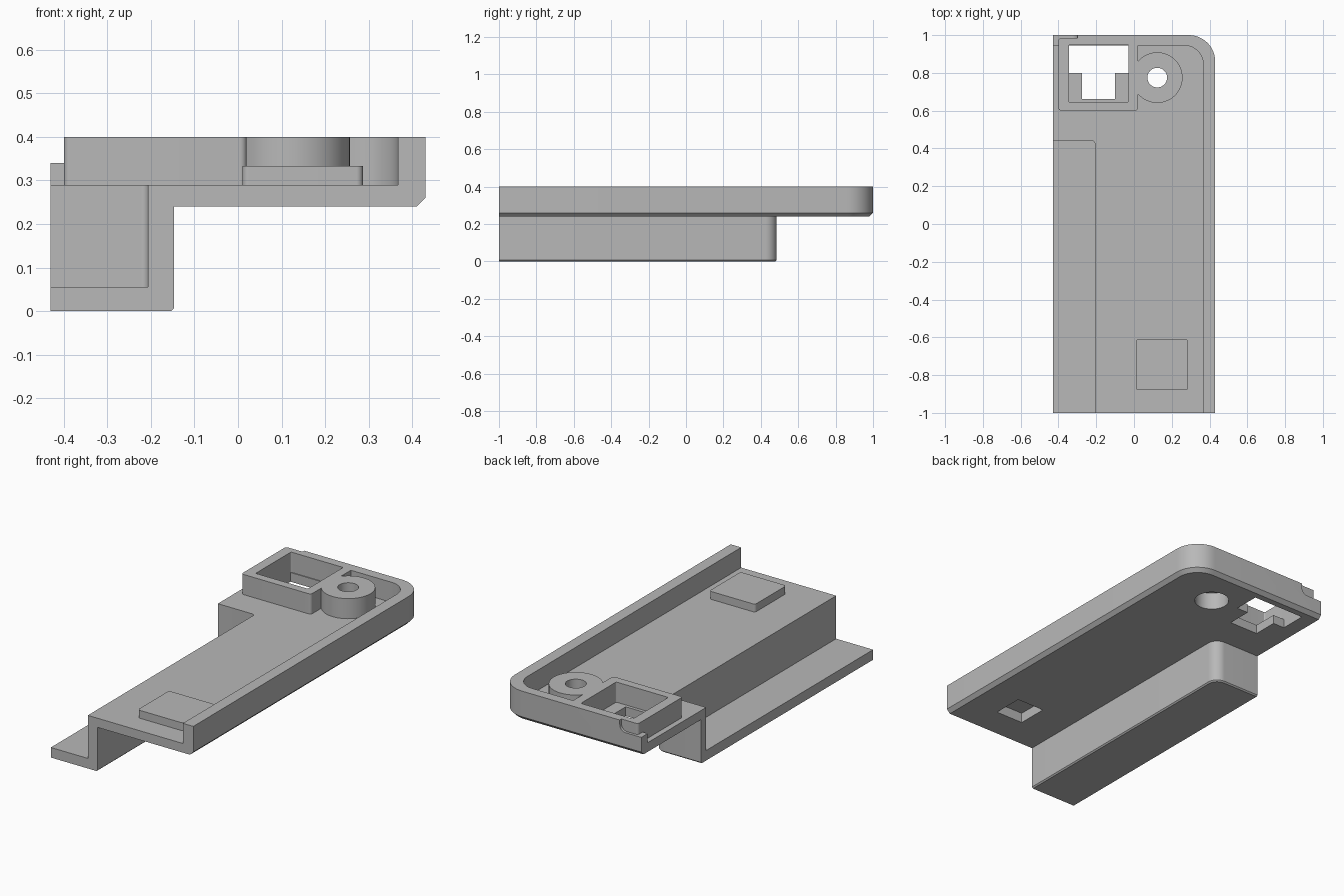
import bpy
import bmesh
from math import sin, cos, pi, radians

cube = bpy.data.objects.get("Cube")
if cube:
    bpy.data.objects.remove(cube, do_unlink=True)

grey = bpy.data.materials.new("plain grey")
grey.use_nodes = True
COLOUR = (0.48, 0.48, 0.48, 1)
grey.diffuse_color = COLOUR
grey.node_tree.nodes["Principled BSDF"].inputs["Base Color"].default_value = COLOUR


def loft(name, rings):
    """Closed solid through rings with equal point counts."""
    bm = bmesh.new()
    loops = [[bm.verts.new(p) for p in ring] for ring in rings]
    n = len(loops[0])
    for a, b in zip(loops, loops[1:]):
        for i in range(n):
            j = (i + 1) % n
            bm.faces.new((a[i], a[j], b[j], b[i]))
    bm.faces.new(loops[0][::-1])
    bm.faces.new(loops[-1])
    bmesh.ops.recalc_face_normals(bm, faces=bm.faces)
    mesh = bpy.data.meshes.new(name)
    bm.to_mesh(mesh)
    bm.free()
    mesh.materials.append(grey)
    obj = bpy.data.objects.new(name, mesh)
    bpy.context.collection.objects.link(obj)
    return obj


def outline(x0, x1, y0, y1, radii, z, steps=12):
    """Rectangle with a separate radius per corner, anticlockwise from -x -y."""
    points = []
    corners = ((x0, y0, 1, 1), (x1, y0, -1, 1), (x1, y1, -1, -1), (x0, y1, 1, -1))
    for k, ((x, y, sx, sy), r) in enumerate(zip(corners, radii)):
        if not r:
            points.append((x, y, z))
            continue
        for i in range(steps + 1):
            a = pi + (k + i / steps) * pi / 2
            points.append((x + sx * r + r * cos(a), y + sy * r + r * sin(a), z))
    return points


def block(name, x, y, z, radii=(0, 0, 0, 0), chamfer=0):
    """Upright block; the chamfer trims the lower +x and +y edges."""
    rings = [outline(*x, *y, radii, z[0] + chamfer), outline(*x, *y, radii, z[1])]
    if chamfer:
        small = [max(r - chamfer, 0) for r in radii]
        rings.insert(0, outline(x[0], x[1] - chamfer, y[0], y[1] - chamfer, small, z[0]))
    return loft(name, rings)


def cylinder(name, x, y, r, z, sides=64):
    return loft(name, [[(x + r * cos(2 * pi * i / sides), y + r * sin(2 * pi * i / sides), h)
                        for i in range(sides)] for h in z])


def combine(target, tool, operation):
    mod = target.modifiers.new(operation.lower(), "BOOLEAN")
    mod.operation = operation
    mod.solver = "EXACT"
    mod.object = tool
    graph = bpy.context.evaluated_depsgraph_get()
    graph.update()
    result = bpy.data.meshes.new_from_object(target.evaluated_get(graph))
    target.modifiers.clear()
    target.data = result
    bpy.data.objects.remove(tool, do_unlink=True)


def add(tool):
    combine(body, tool, "UNION")


def cut(tool):
    combine(body, tool, "DIFFERENCE")


LEFT, RIGHT, FRONT, BACK = -0.43, 0.43, -1, 1
TOP, DECK, UNDER = 0.40, 0.29, 0.24

# Slab hollowed to a deck with a rim on the side and back
body = block("mounting_bracket", (LEFT, RIGHT), (FRONT, BACK), (UNDER, TOP),
             (0, 0, 0.14, 0), 0.02)
cut(block("deck_hollow", (-0.6, 0.367), (-1.2, 0.945), (DECK, 0.6), (0, 0, 0.1, 0)))

# Lowered end of the back rim, with a concave fillet
R = 0.035
profile = [(-0.6, 0.6), (-0.6, 0.34), (-0.30 - R, 0.34)]
profile += [(-0.30 - R + R * sin(a), 0.34 + R - R * cos(a))
            for a in (i * pi / 16 for i in range(1, 9))]
profile.append((-0.30, 0.6))
cut(loft("rim_notch", [[(x, y, z) for x, z in profile] for y in (0.9, 1.2)]))

# Deep side channel
add(block("channel", (LEFT, -0.147), (FRONT, 0.485), (0, 0.27), (0, 0, 0.06, 0), 0.007))
cut(block("channel_hollow", (-0.6, -0.207), (-1.2, 0.44), (0.055, 0.6), (0, 0, 0.015, 0)))

# Square socket, round boss and raised pad
add(block("socket", (-0.40, 0.02), (0.60, 0.985), (0.27, TOP), (0.015,) * 4))
add(cylinder("boss", 0.123, 0.775, 0.134, (0.27, TOP)))
add(block("pad", (0.01, 0.287), (-0.88, -0.61), (0.27, 0.333), (0.015,) * 4))

# Socket cavity with a stepped opening in its floor
cut(block("socket_hollow", (-0.345, -0.03), (0.645, 0.95), (DECK, 0.6), (0.006,) * 4))
cut(block("floor_slot_wide", (-0.345, -0.03), (0.80, 0.945), (0.1, 0.32)))
cut(block("floor_slot_narrow", (-0.275, -0.10), (0.663, 0.82), (0.1, 0.33)))

# Screw hole, its counterbore, and the recess under the pad
cut(cylinder("screw_hole", 0.123, 0.775, 0.052, (0.1, 0.6), 48))
cut(cylinder("counterbore", 0.123, 0.775, 0.088, (0.1, 0.335)))
cut(block("pad_recess", (0.065, 0.232), (-0.83, -0.66), (0.1, 0.295)))

for obj in bpy.context.selected_objects:
    obj.select_set(False)
body.select_set(True)
bpy.context.view_layer.objects.active = body
bpy.ops.object.shade_smooth_by_angle(angle=radians(30))
